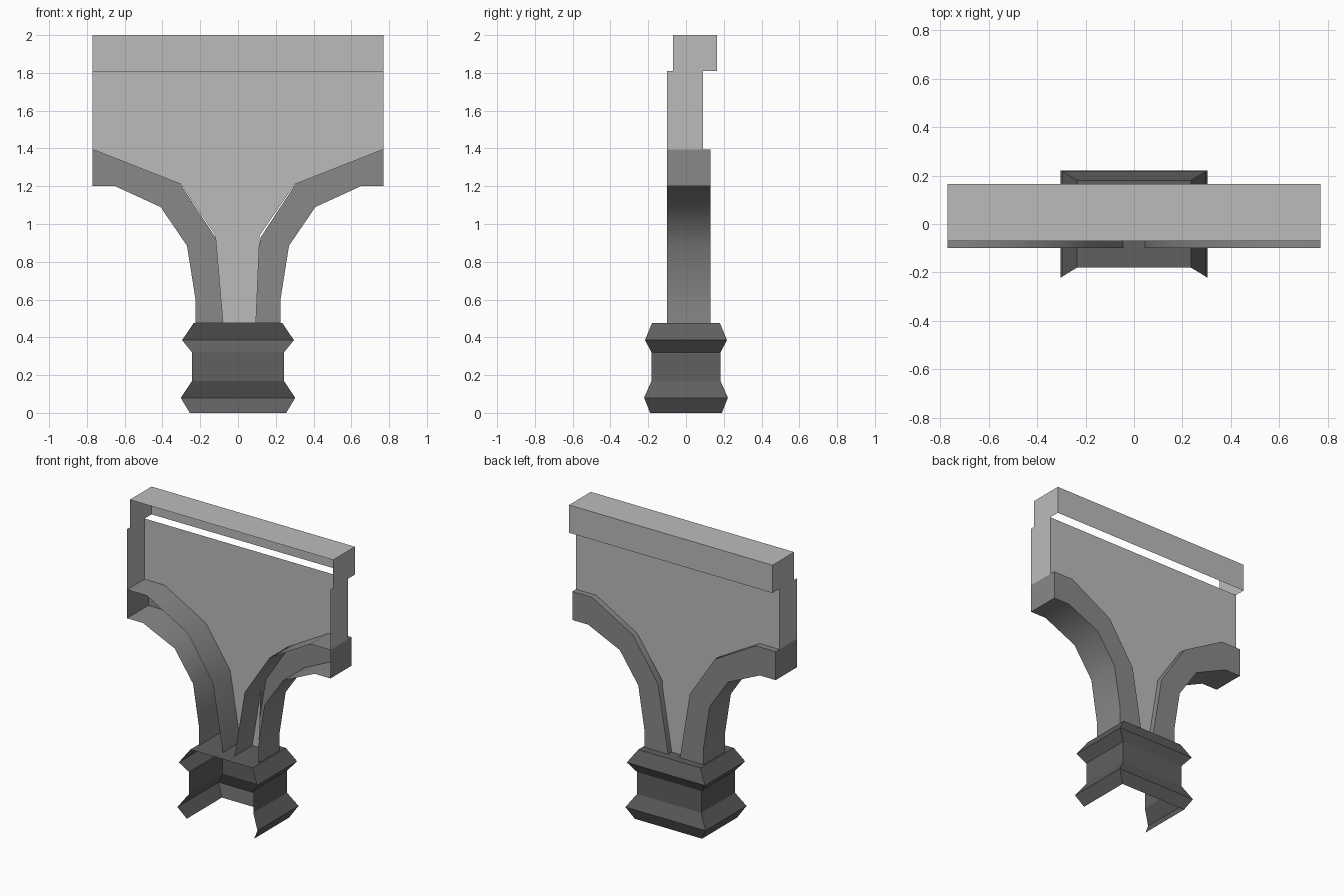
import bpy, bmesh, math
from mathutils import Vector

if "Cube" in bpy.data.objects:
    bpy.data.objects.remove(bpy.data.objects["Cube"], do_unlink=True)


def material(name, grey):
    mat = bpy.data.materials.new(name)
    mat.use_nodes = True
    colour = (grey, grey, grey, 1)
    mat.diffuse_color = colour
    mat.node_tree.nodes["Principled BSDF"].inputs["Base Color"].default_value = colour
    return mat


LIGHT = material("light grey", 0.5)
MID = material("mid grey", 0.25)
DARK = material("dark grey", 0.115)


class Shell:
    """Open sheet-built part; every face is turned towards a given direction."""

    def __init__(self):
        self.bm = bmesh.new()

    def face(self, points, facing):
        f = self.bm.faces.new([self.bm.verts.new(p) for p in points])
        f.normal_update()
        if f.normal.dot(Vector(facing)) < 0:
            f.normal_flip()

    def strip(self, path, y0, y1, facing):
        for (xa, za), (xb, zb) in zip(path, path[1:]):
            self.face([(xa, y0, za), (xb, y0, zb), (xb, y1, zb), (xa, y1, za)], facing)

    def finish(self, name, mat, smooth=False):
        bmesh.ops.remove_doubles(self.bm, verts=self.bm.verts[:], dist=0.0005)
        mesh = bpy.data.meshes.new(name)
        self.bm.to_mesh(mesh)
        self.bm.free()
        mesh.materials.append(mat)
        if smooth:
            mesh.polygons.foreach_set("use_smooth", [True] * len(mesh.polygons))
            mesh.set_sharp_from_angle(angle=math.radians(35))
        obj = bpy.data.objects.new(name, mesh)
        bpy.context.scene.collection.objects.link(obj)


HALF = 0.77
FRONT = -0.1
WALL_BACK, ARCH_BACK, BAR_BACK, BAR_FRONT = 0.09, 0.13, 0.165, -0.07
BASE_TOP, ARCH_TOP, WALL_TOP, TOP = 0.475, 1.395, 1.81, 2.0
BACK, UP = (0, 1, 0), (0, 0, 1)

# Wall: back panel narrowing down between the arches, with side returns
wall = Shell()
right_edge = [(HALF, WALL_TOP), (HALF, ARCH_TOP), (0.3, 1.21), (0.115, 0.94), (0.095, BASE_TOP)]
left_edge = [(-0.08, BASE_TOP), (-0.12, 0.94), (-0.3, 1.21), (-HALF, ARCH_TOP), (-HALF, WALL_TOP)]
wall.face([(x, WALL_BACK, z) for x, z in right_edge + left_edge], BACK)
for s in (1, -1):
    wall.strip([(s * HALF, ARCH_TOP), (s * HALF, WALL_TOP)], FRONT, WALL_BACK, (s, 0, 0))
wall.finish("wall_panel", LIGHT)

# Top bar: top, back and two ends
bar = Shell()
bar.strip([(-HALF, TOP), (HALF, TOP)], BAR_FRONT, BAR_BACK, UP)
bar.face([(x, BAR_BACK, z) for x, z in
          [(-HALF, WALL_TOP), (HALF, WALL_TOP), (HALF, TOP), (-HALF, TOP)]], BACK)
for s in (1, -1):
    bar.strip([(s * HALF, WALL_TOP), (s * HALF, TOP)], BAR_FRONT, BAR_BACK, (s, 0, 0))
bar.finish("top_bar", LIGHT)

# Curved arch ribs: back face, upper curve, soffit and end cap
upper = [(HALF, ARCH_TOP), (0.62, ARCH_TOP), (0.31, 1.22), (0.12, 0.93), (0.045, BASE_TOP)]
lower = [(HALF, 1.2), (0.65, 1.2), (0.41, 1.09), (0.27, 0.885), (0.225, 0.6), (0.225, BASE_TOP)]
for s, name in ((1, "left_arch_rib"), (-1, "right_arch_rib")):
    rib = Shell()
    top = [(s * x, z) for x, z in upper]
    soffit = [(s * x, z) for x, z in lower]
    rib.strip(top, FRONT, ARCH_BACK, (-s, 0, 1))
    rib.strip(soffit, FRONT, ARCH_BACK, (s, 0, -1))
    rib.strip([top[0], soffit[0]], FRONT, ARCH_BACK, (s, 0, 0))
    rib.face([(x, ARCH_BACK, z) for x, z in top + soffit[::-1]], BACK)
    rib.finish(name, MID, smooth=True)

# Moulded base: flared back and sides with mitred corners, plus top plate
profile = [(0, 0.255, 0.19), (0.08, 0.303, 0.222), (0.17, 0.243, 0.182),
           (0.32, 0.243, 0.182), (0.385, 0.296, 0.217), (BASE_TOP, 0.235, 0.18)]
base = Shell()
for (za, xa, ya), (zb, xb, yb) in zip(profile, profile[1:]):
    base.face([(-xa, ya, za), (xa, ya, za), (xb, yb, zb), (-xb, yb, zb)], BACK)
    for s in (1, -1):
        base.face([(s * xa, -ya, za), (s * xa, ya, za),
                   (s * xb, yb, zb), (s * xb, -yb, zb)], (s, 0, 0))
z, x, y = profile[-1]
base.face([(-x, -y, z), (x, -y, z), (x, y, z), (-x, y, z)], UP)
base.finish("moulded_base", DARK)
